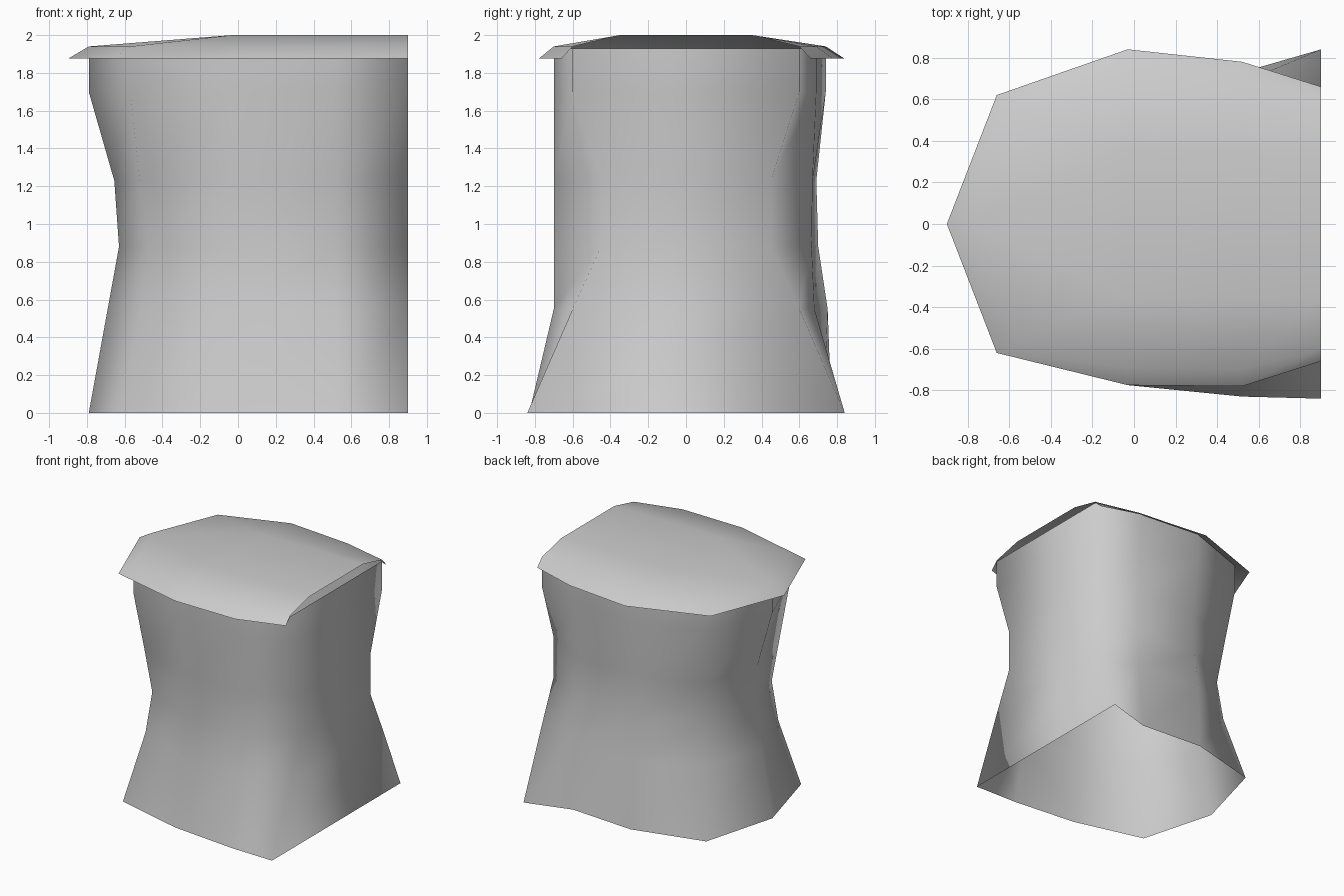
import bpy

if "Cube" in bpy.data.objects:
    bpy.data.objects.remove(bpy.data.objects["Cube"])

XF = (0.9, 0.52, -0.03)  # columns along the front and back sides


def make(name, verts, faces):
    mesh = bpy.data.meshes.new(name)
    mesh.from_pydata(verts, [], faces)
    mesh.update()
    for p in mesh.polygons:
        p.use_smooth = True
    ob = bpy.data.objects.new(name, mesh)
    bpy.context.collection.objects.link(ob)
    return ob


def ring(z, corner, front, back, side, tip):
    """Nine points: back right, round the left tip, to front right."""
    sx, sy = side
    ys = (corner,) + back
    fs = (corner,) + front
    pts = [(x, y, z) for x, y in zip(XF, ys)]
    pts += [(-sx, sy, z), (-tip, 0, z), (-sx, -sy, z)]
    pts += [(x, -y, z) for x, y in reversed(list(zip(XF, fs)))]
    return pts


def bridge(a, b, n, closed):
    return [(a + i, a + (i + 1) % n, b + (i + 1) % n, b + i)
            for i in range(n if closed else n - 1)]


# trunk: waisted wall, open below, flat on the right
levels = [
    ring(0.00, 0.84, (0.83, 0.775), (0.73, 0.77), (0.62, 0.62), 0.79),
    ring(0.55, 0.60, (0.70, 0.69), (0.68, 0.75), (0.51, 0.48), 0.69),
    ring(0.88, 0.45, (0.70, 0.66), (0.665, 0.70), (0.47, 0.45), 0.63),
    ring(1.23, 0.45, (0.70, 0.66), (0.67, 0.69), (0.52, 0.48), 0.655),
    ring(1.70, 0.60, (0.70, 0.69), (0.69, 0.74), (0.57, 0.55), 0.79),
    ring(1.93, 0.60, (0.70, 0.69), (0.69, 0.74), (0.57, 0.55), 0.79),
]
verts = [p for r in levels for p in r]
faces = []
for k in range(len(levels) - 1):
    # from_pydata winding: rings run counter-clockwise, so bridge faces outward
    faces += bridge(9 * k, 9 * (k + 1), 9, True)
make("trunk", verts, faces)

# lid: overhanging rim, shoulder and flat top, open at the right end
rim = ring(1.875, 0.66, (0.78, 0.775), (0.78, 0.84), (0.66, 0.62), 0.90)
shoulder = ring(1.94, 0.60, (0.70, 0.69), (0.69, 0.74), (0.57, 0.55), 0.79)
top = [(x, 0.35, 2.0) for x in XF] + [(x, -0.35, 2.0) for x in reversed(XF)]
faces = bridge(0, 9, 9, False)
T = 18
faces += [(9, 10, T + 1, T), (10, 11, T + 2, T + 1), (11, 12, T + 2),
          (12, 13, T + 2), (13, T + 3, T + 2), (13, 14, T + 3),
          (14, 15, T + 3), (15, 16, T + 4, T + 3), (16, 17, T + 5, T + 4),
          (T, T + 1, T + 4, T + 5), (T + 1, T + 2, T + 3, T + 4)]
make("lid", rim + shoulder + top, faces)
